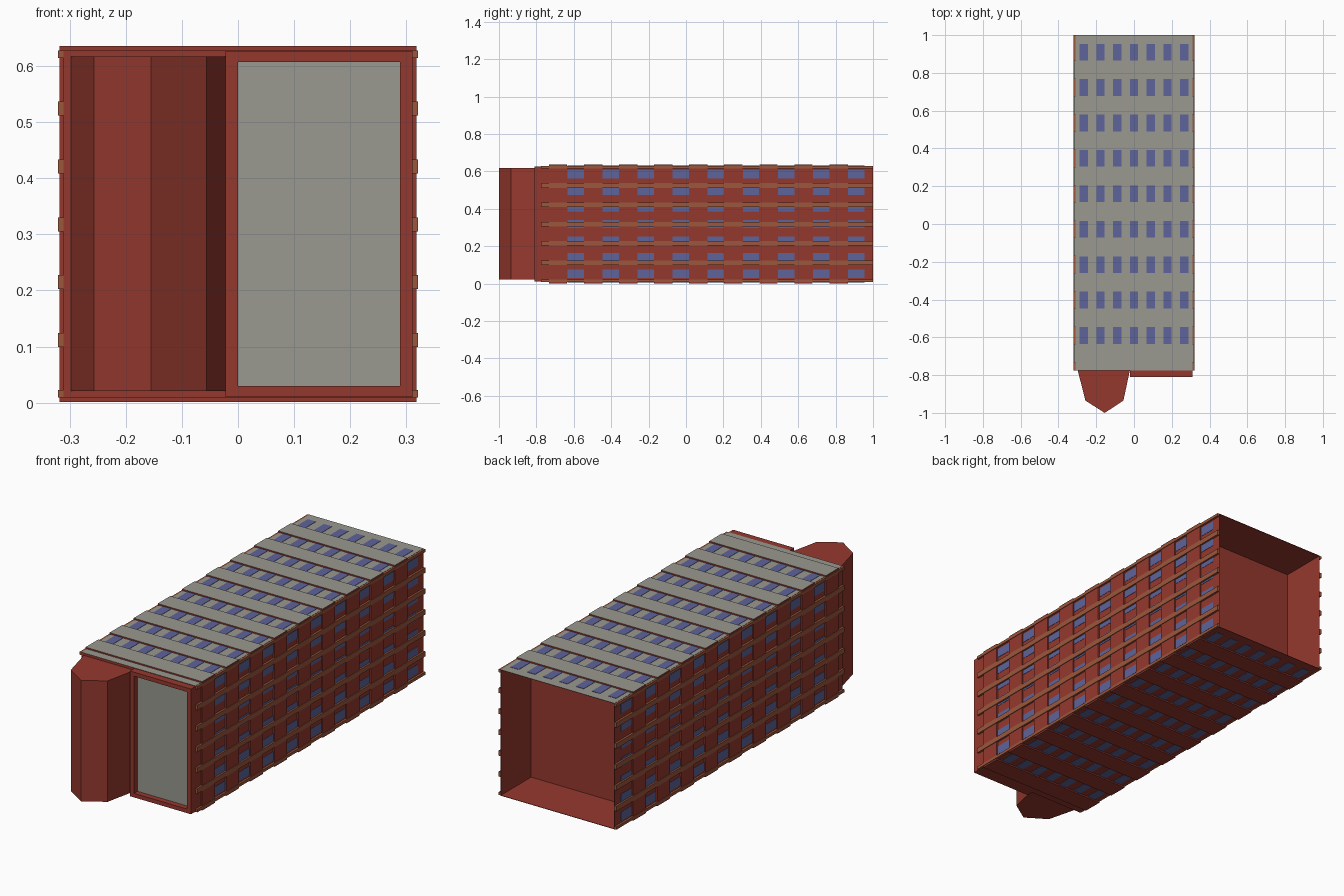
import bpy, bmesh
from mathutils import Vector

if "Cube" in bpy.data.objects:
    bpy.data.objects.remove(bpy.data.objects["Cube"])


def material(name, rgb):
    m = bpy.data.materials.new(name)
    m.diffuse_color = (*rgb, 1)
    m.use_nodes = True
    m.node_tree.nodes["Principled BSDF"].inputs["Base Color"].default_value = m.diffuse_color
    return m


RED = material("brick", (0.30, 0.040, 0.027))
GREY = material("concrete", (0.32, 0.32, 0.28))
BLUE = material("glass", (0.11, 0.125, 0.32))
TAN = material("pier_brick", (0.33, 0.095, 0.045))


def add_box(bm, x0, x1, y0, y1, z0, z1):
    r = bmesh.ops.create_cube(bm, size=1)
    for v in r["verts"]:
        v.co = Vector((x1 if v.co.x > 0 else x0,
                       y1 if v.co.y > 0 else y0,
                       z1 if v.co.z > 0 else z0))


def finish(name, bm, mats, grey_top=False):
    bmesh.ops.recalc_face_normals(bm, faces=bm.faces)
    if grey_top:
        for f in bm.faces:
            if f.normal.z > 0.9 and f.calc_center_median().z > 0.6:
                f.material_index = 1
    me = bpy.data.meshes.new(name)
    bm.to_mesh(me)
    bm.free()
    for m in mats:
        me.materials.append(m)
    ob = bpy.data.objects.new(name, me)
    bpy.context.collection.objects.link(ob)
    return ob


def boxes(name, items, *mats, grey_top=False):
    bm = bmesh.new()
    for b in items:
        add_box(bm, *b)
    return finish(name, bm, mats, grey_top)


# Main dimensions
W, Z0, Z1, ROOF = 0.311, 0.008, 0.629, -0.775
OUT = 0.007
MID = (Z0 + Z1) / 2
STEP, COL = 0.1875, 0.0885
floors = [-0.635 + STEP * k for k in range(9)]

# Tower shell lying on its back, hollow at the base end
bm = bmesh.new()
add_box(bm, -W, W, ROOF, 1, Z0, Z1)
base = max(bm.faces, key=lambda f: f.calc_center_median().y)
bmesh.ops.inset_region(bm, faces=[base], thickness=0.003)
hole = bmesh.ops.extrude_face_region(bm, geom=[base])
bmesh.ops.translate(bm, vec=(0, -0.235, 0),
                    verts=[g for g in hole["geom"] if isinstance(g, bmesh.types.BMVert)])
if base.is_valid:
    bmesh.ops.delete(bm, geom=[base], context='FACES')
finish("tower_shell", bm, [RED, GREY], grey_top=True)

# Raised spandrel bands between the window rows, on all four facades
bands = []
for y in floors:
    a, b = y - 0.098, y
    bands += [(-W - OUT, W + OUT, a, b, Z1, Z1 + OUT),
              (-W - OUT, W + OUT, a, b, Z0 - OUT, Z0),
              (-W - OUT, -W, a, b, Z0, Z1),
              (W, W + OUT, a, b, Z0, Z1)]
boxes("spandrel_bands", bands, RED, GREY, grey_top=True)

# Windows: seven per floor on each facade
panes = []
T = 0.0015
for y in floors:
    a, b = y + 0.001, y + 0.089
    for i in range(-3, 4):
        c = i * COL
        panes += [(c - 0.022, c + 0.022, a, b, Z1 - T, Z1 + T),
                  (c - 0.022, c + 0.022, a, b, Z0 - T, Z0 + T),
                  (-W - T, -W + T, a, b, MID + c - 0.022, MID + c + 0.022),
                  (W - T, W + T, a, b, MID + c - 0.022, MID + c + 0.022)]
boxes("windows", panes, BLUE)

# Piers running the full height of the two side facades
piers = []
for z, h in ((0.016, 0.007), (0.112, 0.0125), (0.215, 0.0125), (0.318, 0.0125),
             (0.421, 0.0125), (0.524, 0.0125), (0.621, 0.007)):
    for s in (-1, 1):
        x0, x1 = sorted((s * W, s * (W + 0.01)))
        piers.append((x0, x1, ROOF, 1, z - h, z + h))
boxes("side_piers", piers, TAN)

# Roof parapet frame with a sunken grey roof deck
P = -0.81
boxes("roof_parapet", [(-0.022, 0.0, P, ROOF, Z0 + 0.002, Z1 - 0.002),
                       (0.289, W, P, ROOF, Z0 + 0.002, Z1 - 0.002),
                       (0.0, 0.289, P, ROOF, Z0 + 0.002, 0.030),
                       (0.0, 0.289, P, ROOF, 0.607, Z1 - 0.002)], RED)
boxes("roof_deck", [(0.0, 0.289, ROOF - 0.008, ROOF, 0.030, 0.607)], GREY)

# Faceted roof penthouse, a five-point profile extruded along z
profile = [(-0.298, ROOF), (-0.257, -0.935), (-0.155, -1.0),
           (-0.056, -0.935), (-0.022, ROOF)]
bm = bmesh.new()
face = bm.faces.new([bm.verts.new((x, y, 0.021)) for x, y in profile])
ext = bmesh.ops.extrude_face_region(bm, geom=[face])
bmesh.ops.translate(bm, vec=(0, 0, 0.596),
                    verts=[g for g in ext["geom"] if isinstance(g, bmesh.types.BMVert)])
finish("roof_penthouse", bm, [RED])
